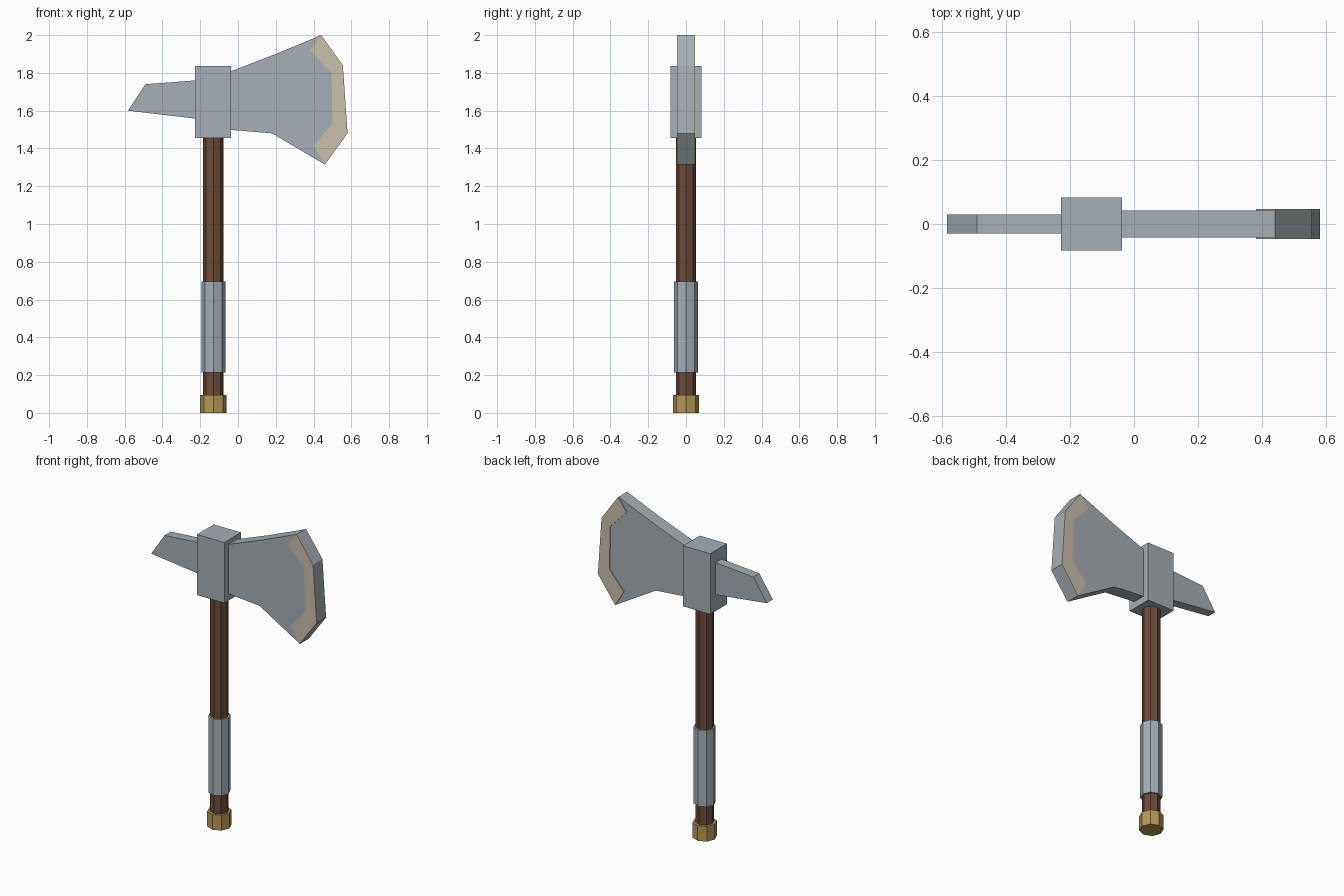
import bpy
import math

if "Cube" in bpy.data.objects:
    bpy.data.objects.remove(bpy.data.objects["Cube"])

HANDLE_X = -0.13


def material(name, rgb):
    mat = bpy.data.materials.new(name)
    mat.diffuse_color = (*rgb, 1)
    mat.use_nodes = True
    mat.node_tree.nodes["Principled BSDF"].inputs["Base Color"].default_value = mat.diffuse_color
    return mat


steel = material("steel grey", (0.38, 0.43, 0.465))
wrap = material("wrap grey", (0.37, 0.43, 0.47))
wood = material("brown wood", (0.15, 0.07, 0.038))
brass = material("brass", (0.46, 0.31, 0.09))
edge = material("pale edge", (0.60, 0.53, 0.40))


def mesh_object(name, verts, faces, mat):
    mesh = bpy.data.meshes.new(name)
    mesh.from_pydata(verts, [], faces)
    mesh.materials.append(mat)
    obj = bpy.data.objects.new(name, mesh)
    bpy.context.collection.objects.link(obj)
    return obj


def slab(name, outline, y0, y1, mat):
    """Extrude a clockwise x-z outline from y0 to y1."""
    n = len(outline)
    verts = [(x, y, z) for y in (y0, y1) for x, z in outline]
    faces = [tuple(reversed(range(n))), tuple(range(n, 2 * n))]
    faces += [(i, (i + 1) % n, n + (i + 1) % n, n + i) for i in range(n)]
    return mesh_object(name, verts, faces, mat)


def octagon_rod(name, radius, z0, z1, mat):
    """Eight-sided rod with corners on the x and y axes."""
    ring = [(HANDLE_X + radius * math.cos(i * math.pi / 4),
             radius * math.sin(i * math.pi / 4)) for i in range(8)]
    verts = [(x, y, z) for z in (z0, z1) for x, y in ring]
    faces = [tuple(reversed(range(8))), tuple(range(8, 16))]
    faces += [(i, (i + 1) % 8, 8 + (i + 1) % 8, 8 + i) for i in range(8)]
    return mesh_object(name, verts, faces, mat)


# Handle, grip wrap and end cap
octagon_rod("handle", 0.054, 0.05, 1.5, wood)
octagon_rod("grip", 0.064, 0.215, 0.695, wrap)
octagon_rod("pommel", 0.07, 0.0, 0.095, brass)

# Socket block around the top of the handle
slab("socket", [(-0.227, 1.455), (-0.227, 1.836), (-0.037, 1.836), (-0.037, 1.455)],
     -0.083, 0.083, steel)

# Rear spike
slab("spike", [(-0.583, 1.6), (-0.49, 1.74), (-0.2, 1.762), (-0.2, 1.555)],
     -0.03, 0.03, steel)

# Flared blade, sharing its outer rim with the pale edge plates
rim = [(0.44, 2.0), (0.555, 1.84), (0.58, 1.48), (0.46, 1.315)]
slab("blade", [(-0.06, 1.5), (-0.06, 1.80), (0.2, 1.9)] + rim + [(0.18, 1.48)],
     -0.042, 0.042, steel)

# Pale cutting edge plates on both cheeks
band = rim + [(0.40, 1.415), (0.50, 1.53), (0.495, 1.80), (0.38, 1.92)]
slab("edge_front", band, -0.047, -0.042, edge)
slab("edge_back", band, 0.042, 0.047, edge)
